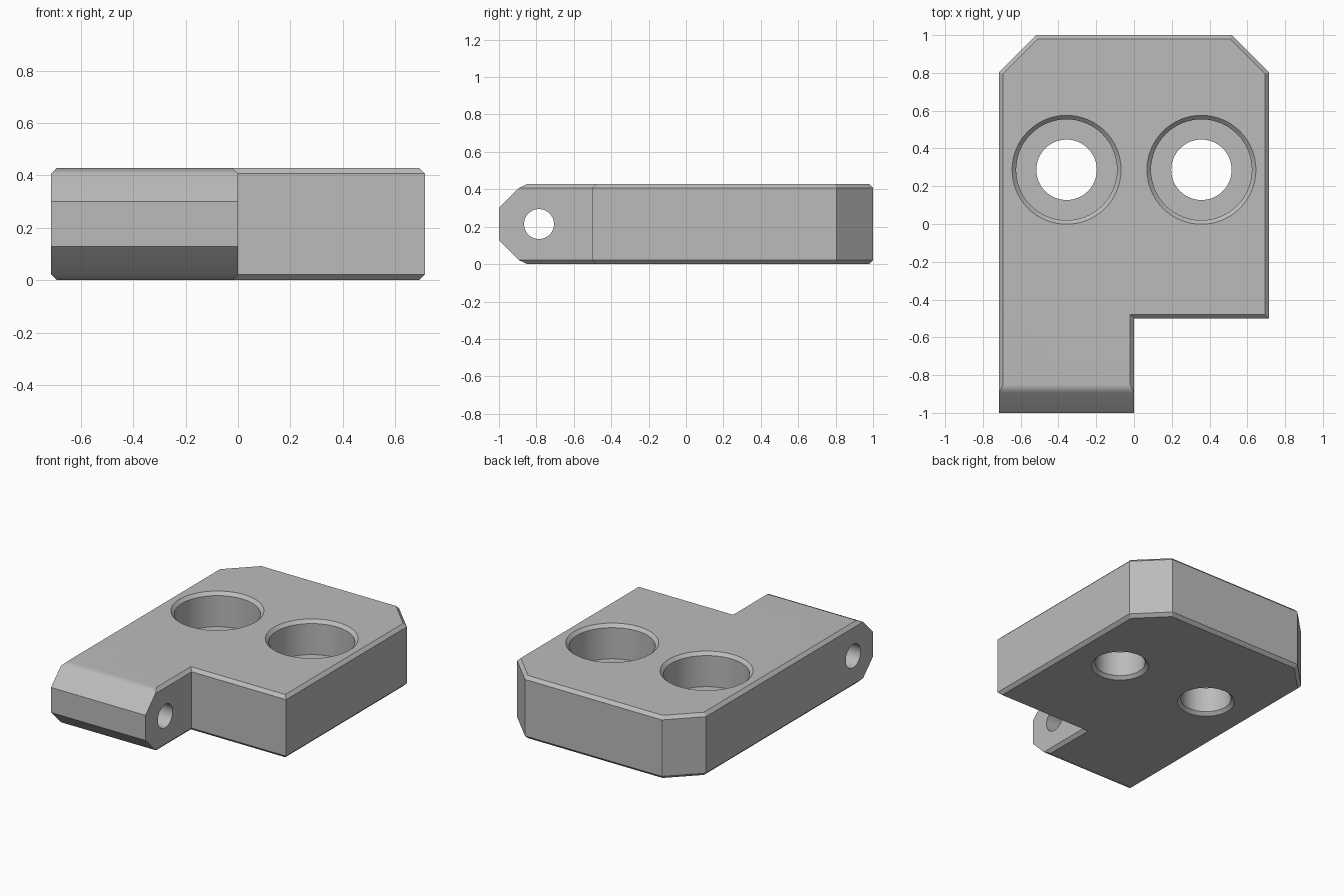
import bpy, bmesh
from math import cos, sin, pi

cube = bpy.data.objects.get("Cube")
if cube:
    bpy.data.objects.remove(cube, do_unlink=True)

W, H, C = 0.714, 0.4286, 0.0214   # half width, height, edge chamfer


def link(name, bm):
    bmesh.ops.recalc_face_normals(bm, faces=bm.faces)
    mesh = bpy.data.meshes.new(name)
    bm.to_mesh(mesh)
    bm.free()
    obj = bpy.data.objects.new(name, mesh)
    bpy.context.collection.objects.link(obj)
    return obj


def loft(bm, rings):
    """Skin a stack of closed rings and cap both ends."""
    rings = [[bm.verts.new(p) for p in ring] for ring in rings]
    for a, b in zip(rings, rings[1:]):
        for i in range(len(a)):
            j = (i + 1) % len(a)
            bm.faces.new((a[i], a[j], b[j], b[i]))
    bm.faces.new(rings[0][::-1])
    bm.faces.new(rings[-1])


def outline(z, inset, front):
    """L-shaped plate outline with clipped back corners."""
    w, back, clip = W - inset, 1 - inset, 0.196 - inset * 0.586
    return [(x, y, z) for x, y in (
        (-w, front), (-inset, front), (-inset, -0.5 + inset), (w, -0.5 + inset),
        (w, back - clip), (w - clip, back), (clip - w, back), (-w, back - clip))]


def turned(name, profile, centre, axis, segments=64):
    """Round cutter from (radius, distance along axis) steps."""
    bm = bmesh.new()
    rings = []
    for r, d in profile:
        ring = []
        for i in range(segments):
            u, v = r * cos(2 * pi * i / segments), r * sin(2 * pi * i / segments)
            p = (u, v, d) if axis == "Z" else (d, u, v)
            ring.append([a + b for a, b in zip(p, centre)])
        rings.append(ring)
    loft(bm, rings)
    obj = link(name, bm)
    obj.hide_render = True
    return obj


# Plate with chamfered rims and a bevelled hinge end
half = [(0, C, -0.85), (C, 0, -0.893), (0.1285, 0, -1)]
levels = half + [(H - z, inset, front) for z, inset, front in reversed(half)]
bm = bmesh.new()
loft(bm, [outline(*level) for level in levels])
plate = link("hinge_plate", bm)

# Counterbored screw holes and the hinge pin hole
floor, bore, hole, over = 0.195, 0.267, 0.16, 0.05
screw = [(hole + C + over, -over), (hole, C), (hole, floor), (bore, floor),
         (bore, H - C), (bore + C + over, H + over)]
cutters = [turned("screw_hole_cutter", screw, (s * 0.357, 0.287, 0), "Z") for s in (-1, 1)]
cutters.append(turned("pin_hole_cutter", [(0.08, -0.8), (0.08, 0.1)],
                      (0, -0.786, H / 2), "X"))

bpy.context.view_layer.objects.active = plate
for cutter in cutters:
    mod = plate.modifiers.new("cut", "BOOLEAN")
    mod.operation, mod.solver, mod.object = "DIFFERENCE", "EXACT", cutter
    bpy.ops.object.modifier_apply(modifier=mod.name)
    bpy.data.objects.remove(cutter, do_unlink=True)

# Grey metal
colour = (0.5, 0.5, 0.5, 1)
grey = bpy.data.materials.new("grey_metal")
grey.use_nodes = True
grey.diffuse_color = colour
grey.node_tree.nodes["Principled BSDF"].inputs["Base Color"].default_value = colour
plate.data.materials.clear()
plate.data.materials.append(grey)

# Smooth bores, sharp chamfers
bpy.ops.object.select_all(action="DESELECT")
plate.select_set(True)
bpy.ops.object.shade_smooth_by_angle(angle=0.5)
weighted = plate.modifiers.new("weighted_normals", "WEIGHTED_NORMAL")
weighted.keep_sharp = True
